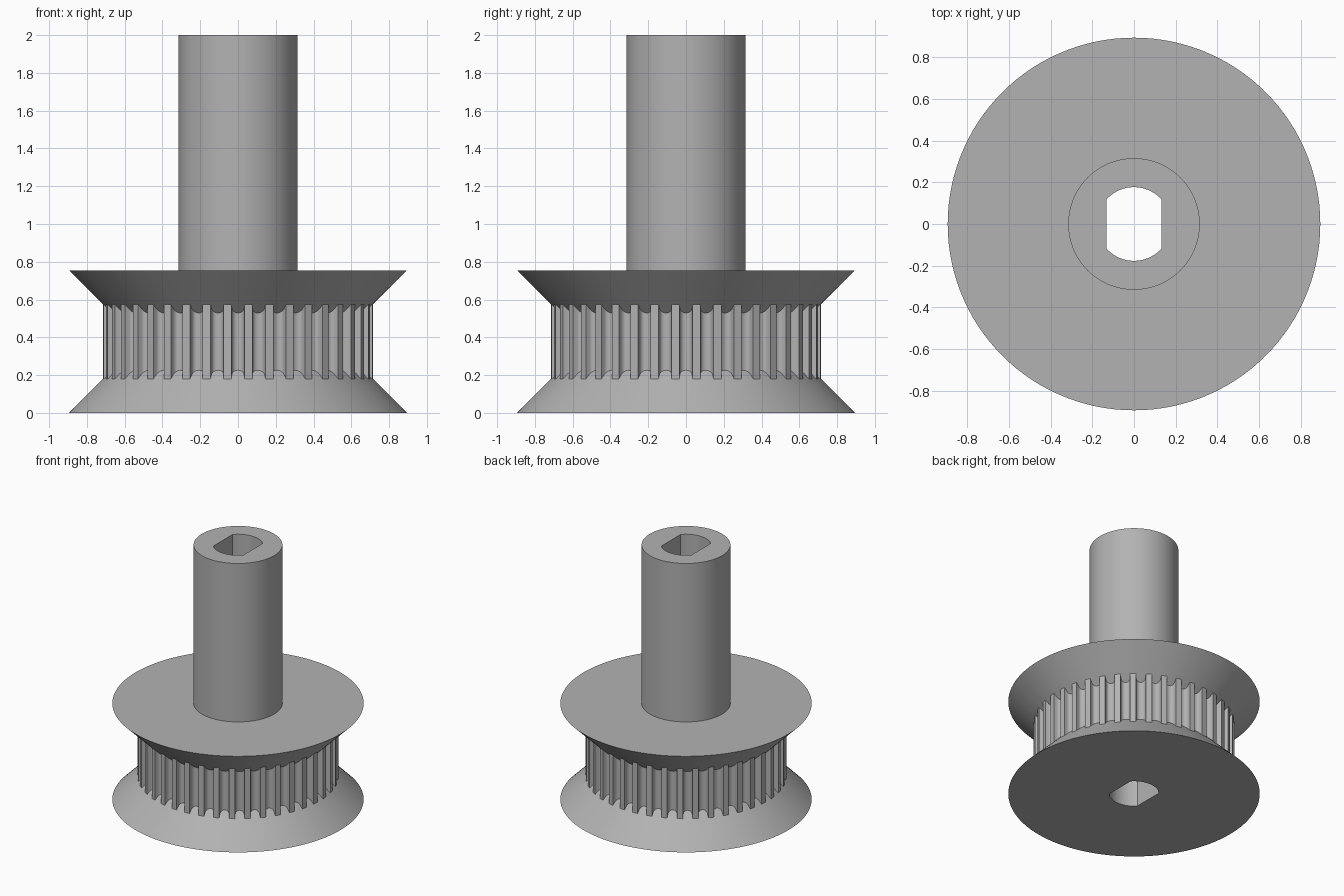
import bpy, bmesh
from math import sin, cos, pi, sqrt, radians, asin

cube = bpy.data.objects.get("Cube")
if cube:
    bpy.data.objects.remove(cube, do_unlink=True)

TEETH = 40
R_FLANGE, R_TOOTH, R_HUB = 0.895, 0.715, 0.316
Z_BODY, Z_TOP = 0.755, 2.0
GROOVE_DEPTH, GROOVE_HALF = 0.046, 0.035
BORE_R, BORE_FLAT = 0.177, 0.131
SEGMENTS = 120

metal = bpy.data.materials.new("grey metal")
metal.use_nodes = True
GREY = (0.45, 0.45, 0.45, 1)
metal.diffuse_color = GREY
metal.node_tree.nodes["Principled BSDF"].inputs["Base Color"].default_value = GREY


def loft(name, sections):
    """Solid through stacked outlines, each given as (z, [(x, y), ...])."""
    bm = bmesh.new()
    rings = [[bm.verts.new((x, y, z)) for x, y in pts] for z, pts in sections]
    n = len(rings[0])
    for low, high in zip(rings, rings[1:]):
        for i in range(n):
            j = (i + 1) % n
            bm.faces.new((low[i], low[j], high[j], high[i]))
    bm.faces.new(rings[0][::-1])
    bm.faces.new(rings[-1])
    mesh = bpy.data.meshes.new(name)
    bm.to_mesh(mesh)
    bm.free()
    mesh.materials.append(metal)
    obj = bpy.data.objects.new(name, mesh)
    bpy.context.collection.objects.link(obj)
    return obj


def circle(r):
    return [(r * cos(2 * pi * i / SEGMENTS), r * sin(2 * pi * i / SEGMENTS))
            for i in range(SEGMENTS)]


def toothed_outline():
    """Flat lands with round-bottomed grooves between them."""
    pts = []
    steps = 10
    for t in range(TEETH):
        mid = 2 * pi * t / TEETH
        for k in range(steps + 1):
            a = pi * k / steps
            side = -cos(a)
            r = R_TOOTH - GROOVE_DEPTH * sqrt(max(sin(a), 0))
            if k in (0, steps):
                r = R_TOOTH
            ang = mid + side * GROOVE_HALF / R_TOOTH
            pts.append((r * cos(ang), r * sin(ang)))
    return pts


def bore_outline():
    """Circle with two flats facing the sides."""
    half = asin(BORE_FLAT / BORE_R)
    steps = 20
    return [(BORE_R * cos(c + half * (2 * k / steps - 1)),
             BORE_R * sin(c + half * (2 * k / steps - 1)))
            for c in (pi / 2, 3 * pi / 2) for k in range(steps + 1)]


def combine(target, other, operation):
    mod = target.modifiers.new(operation, 'BOOLEAN')
    mod.operation = operation
    mod.solver = 'EXACT'
    mod.object = other
    bpy.context.view_layer.objects.active = target
    bpy.ops.object.modifier_apply(modifier=mod.name)
    bpy.data.objects.remove(other, do_unlink=True)


# Toothed core, running into both flanges
teeth = toothed_outline()
pulley = loft("belt_pulley", [(0.1, teeth), (Z_BODY - 0.1, teeth)])

# Conical flanges, mirrored about the middle of the body
INNER, RISE = R_FLANGE - 0.26, 0.26
lower = loft("lower_flange", [(0, circle(R_FLANGE)), (RISE, circle(INNER))])
upper = loft("upper_flange", [(Z_BODY - RISE, circle(INNER)), (Z_BODY, circle(R_FLANGE))])
hub = loft("hub", [(0.4, circle(R_HUB)), (Z_TOP, circle(R_HUB))])
for part in (lower, upper, hub):
    combine(pulley, part, 'UNION')

# Shaft bore with two flats, right through
bore = bore_outline()
combine(pulley, loft("bore_cutter", [(-0.1, bore), (Z_TOP + 0.1, bore)]), 'DIFFERENCE')

# Smooth round surfaces, keeping the edges crisp
bpy.ops.object.select_all(action='DESELECT')
pulley.select_set(True)
bpy.context.view_layer.objects.active = pulley
bpy.ops.object.shade_smooth_by_angle(angle=radians(30))
